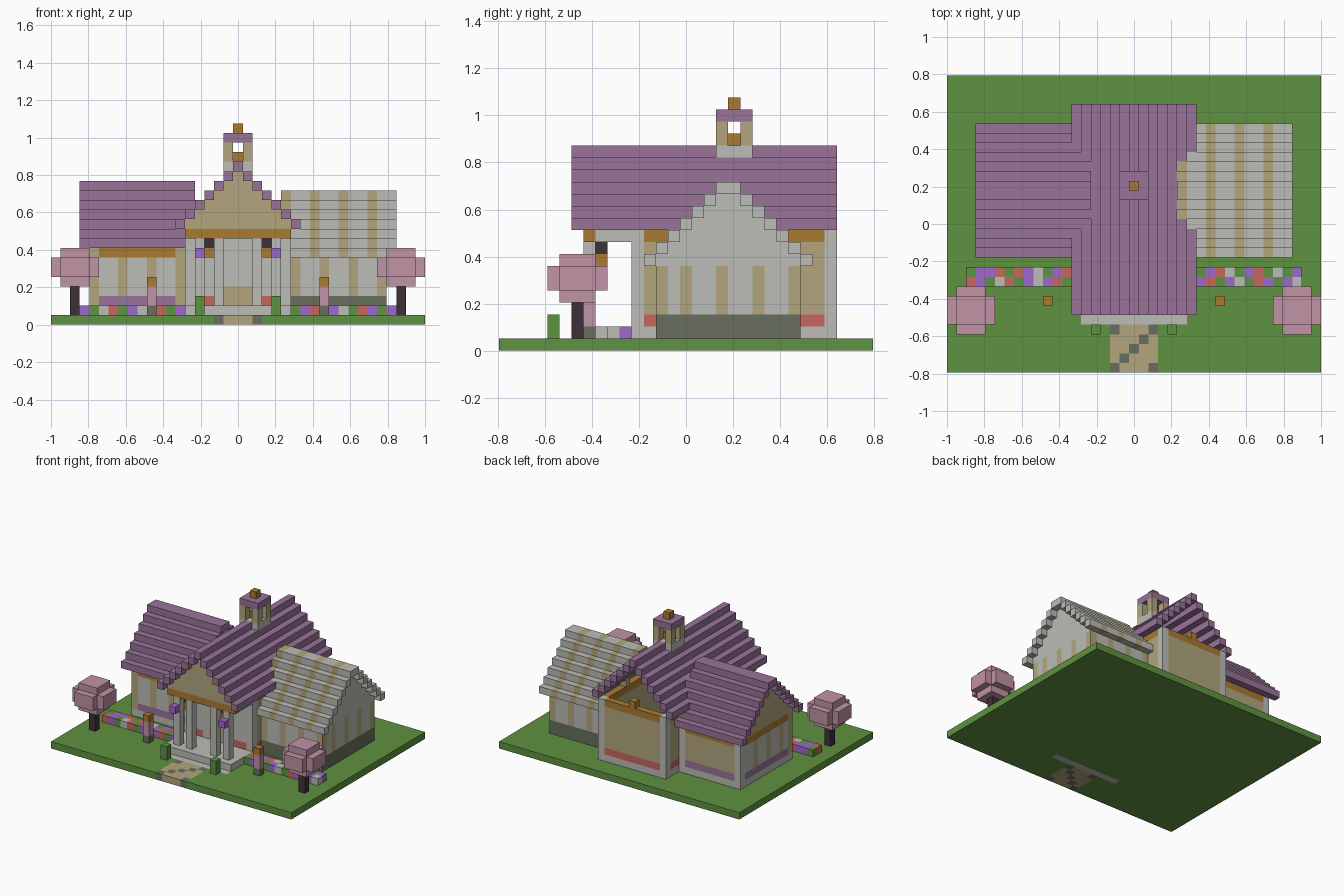
import bpy, bmesh
from mathutils import Vector

if "Cube" in bpy.data.objects:
    bpy.data.objects.remove(bpy.data.objects["Cube"], do_unlink=True)

UNIT = 2 / 39          # edge of one building block
CENTRE_Y = 3.5         # ridge line of both wings

PALETTE = {
    "grass": (95, 146, 64), "stone": (188, 189, 183), "sand": (178, 166, 126),
    "slate": (104, 111, 93), "lilac": (153, 116, 153), "amber": (170, 122, 50),
    "pink": (193, 147, 165), "bark": (62, 48, 56), "coral": (200, 102, 96),
    "violet": (157, 104, 204),
}


def linear(c):
    c /= 255
    return c / 12.92 if c <= 0.04045 else ((c + 0.055) / 1.055) ** 2.4


def make_material(name, rgb):
    mat = bpy.data.materials.new(name)
    mat.use_nodes = True
    colour = [linear(c) for c in rgb] + [1]
    mat.diffuse_color = colour
    bsdf = next(n for n in mat.node_tree.nodes if n.type == "BSDF_PRINCIPLED")
    bsdf.inputs["Base Color"].default_value = colour
    bsdf.inputs["Roughness"].default_value = 0.9
    return mat


MATERIALS = {n: make_material(n, rgb) for n, rgb in PALETTE.items()}
COLOURS = list(PALETTE)
blocks = {}            # (x, y, z) -> (part, colour)


def span(a, b):
    return range(a, b + 1)


def fill(part, xs, ys, zs, colour):
    """Lay a box of blocks; colour is a name or a rule (None leaves a gap)."""
    for x in xs:
        for y in ys:
            for z in zs:
                c = colour(x, y, z) if callable(colour) else colour
                if c:
                    blocks[x, y, z] = (part, c)


def block(part, x, y, z, colour):
    blocks[x, y, z] = (part, colour)


# Ground, garden path and flush step
def path_rule(x, y, z):
    dark = x - y == 13 or (x, y) in ((2, -15), (-2, -11))
    return "slate" if dark else "sand"


fill("lawn", span(-19, 19), span(-15, 15), [0], "grass")
fill("path", span(-2, 2), span(-15, -11), [0], path_rule)
fill("step", span(-5, 5), [-10], [0], "stone")
fill("porch_floor", span(-5, 5), span(-9, -5), [1], "stone")


# Main hall walls, hollow and open at the back of the attic
def hall_rule(x, y, z):
    side, end = abs(x) == 5, y in (-4, 12)
    if not (side or end):
        return None
    if (side and end) or z == 1:
        return "stone"
    if z == 9:
        return "amber"
    if y == -4:
        if z == 2 and abs(x) > 2:
            return "coral"
        return "sand" if z < 4 and abs(x) < 2 else "stone"
    return "coral" if z == 2 else "sand"


fill("hall_walls", span(-5, 5), span(-4, 12), span(1, 9), hall_rule)
block("hall_walls", 0, 12, 10, "amber")

# Main roof: one course of blocks per step, with the front gable behind it
for k in range(7):
    fill("hall_roof", {k - 6, 6 - k}, span(-9, 12), [10 + k], "lilac")
    fill("front_gable", span(k - 5, 5 - k), [-8], [10 + k], "sand")

# Porch beam, ceiling, columns and lanterns
fill("porch_beam", span(-5, 5), [-8], [9], "amber")
fill("porch_ceiling", span(-5, 5), span(-7, -5), [9], "stone")
for s in (-1, 1):
    for x in (2, 4):
        fill("porch_columns", [s * x], [-8], span(2, 8), "stone")
    block("porch_lanterns", s * 3, -7, 8, "bark")
    block("porch_lanterns", s * 3, -7, 7, "amber")
    block("flower_baskets", s * 4, -9, 7, "violet")


# Wings
def on_shell(x, y):
    return abs(x) == 15 or y in (-2, 9)


def stripes(x, y):
    along = y if abs(x) == 15 and y not in (-2, 9) else x
    return "sand" if along % 3 == 0 else "stone"


def stone_wing_rule(x, y, z):
    if not on_shell(x, y):
        return None
    if z < 3:
        return "slate"
    return stripes(x, y) if z < 7 else "stone"


def lilac_wing_rule(x, y, z):
    if not on_shell(x, y):
        return None
    inset = -14 <= x <= -7 if y in (-2, 9) else -1 <= y <= 8
    if z == 1:
        return "stone"
    if inset and z == 2:
        return "lilac"
    if inset and z == 7:
        return "amber"
    if y == 9:
        return "sand" if inset else "stone"
    return stripes(x, y)


def stone_roof_rule(x, y, z):
    return "sand" if x % 3 == 2 else "stone"


def wing(name, s, eave, wall_rule, gable_colour, roof_rule):
    fill(name + "_walls", [s * x for x in span(6, 15)], span(-2, 9), span(1, eave), wall_rule)
    for k in range(7):
        z = eave + k
        fill(name + "_gable", [s * 15], span(k - 2, 9 - k), [z], gable_colour)
        inner = 5 if z >= 10 else 6
        fill(name + "_roof", [s * x for x in span(inner, 16)], (k - 3, 10 - k), [z], roof_rule)


wing("stone_wing", 1, 7, stone_wing_rule, "stone", stone_roof_rule)
wing("lilac_wing", -1, 8, lilac_wing_rule, "sand", "lilac")

# Bell tower
fill("tower_base", span(-1, 1), span(3, 5), [16], "stone")
fill("tower_posts", (-1, 1), (3, 5), (17, 18), "sand")
block("bell", 0, 4, 17, "amber")
fill("tower_cap", span(-1, 1), span(3, 5), [19], "lilac")
block("tower_finial", 0, 4, 20, "amber")


# Garden: trees, lamp posts, bushes and flower beds
def crown(part, cx, cy):
    for z in span(4, 7):
        r = 2 if z in (5, 6) else 1
        fill(part, span(cx - r, cx + r), span(cy - r, cy + r), [z],
             lambda x, y, z: "pink" if abs(x - cx) + abs(y - cy) < 4 else None)


for s, side in ((-1, "right"), (1, "left")):
    crown(side + "_tree_crown", s * 17, -9)
    fill(side + "_tree_trunk", [s * 17], [-9], span(1, 3), "bark")
    block(side + "_lamp_post", s * 9, -8, 1, "slate")
    fill(side + "_lamp_post", [s * 9], [-8], (2, 3), "pink")
    block(side + "_lamp", s * 9, -8, 4, "amber")
    fill(side + "_bush", [s * 4], [-11], (1, 2), "grass")

FLOWERS = {"p": "violet", "g": "grass", "w": "stone", "r": "coral"}
BEDS = (("right", -17, -6, "rpgwrgpwprgp"), ("right", -17, -5, "gpprgrpwgprg"),
        ("left", 6, -6, "gprgpwgrpgpw"), ("left", 6, -5, "rgprwgprgwgp"))
for side, x0, y, row in BEDS:
    for i, letter in enumerate(row):
        block(side + "_flower_bed", x0 + i, y, 1, FLOWERS[letter])


# Turn every part into a mesh of its exposed faces
DIRECTIONS = [Vector(s if i == a else 0 for i in range(3)) for a in range(3) for s in (-1, 1)]


def build(part):
    bm = bmesh.new()
    for cell, (owner, colour) in blocks.items():
        if owner != part:
            continue
        centre = Vector(cell) + Vector((0, 0, 0.5))
        for n in DIRECTIONS:
            if tuple(int(a + b) for a, b in zip(cell, n)) in blocks:
                continue
            u = Vector((n.y, n.z, n.x))
            v = n.cross(u)
            corners = [centre + (n + a * u + b * v) / 2
                       for a, b in ((-1, -1), (1, -1), (1, 1), (-1, 1))]
            face = bm.faces.new([bm.verts.new(c * UNIT) for c in corners])
            face.material_index = COLOURS.index(colour)
    bmesh.ops.remove_doubles(bm, verts=bm.verts, dist=UNIT / 100)
    bmesh.ops.dissolve_limit(bm, angle_limit=0.01, verts=bm.verts, edges=bm.edges,
                             delimit={"MATERIAL"})
    mesh = bpy.data.meshes.new(part)
    bm.to_mesh(mesh)
    bm.free()
    for name in COLOURS:
        mesh.materials.append(MATERIALS[name])
    bpy.context.collection.objects.link(bpy.data.objects.new(part, mesh))


for part in dict.fromkeys(owner for owner, _ in blocks.values()):
    build(part)
